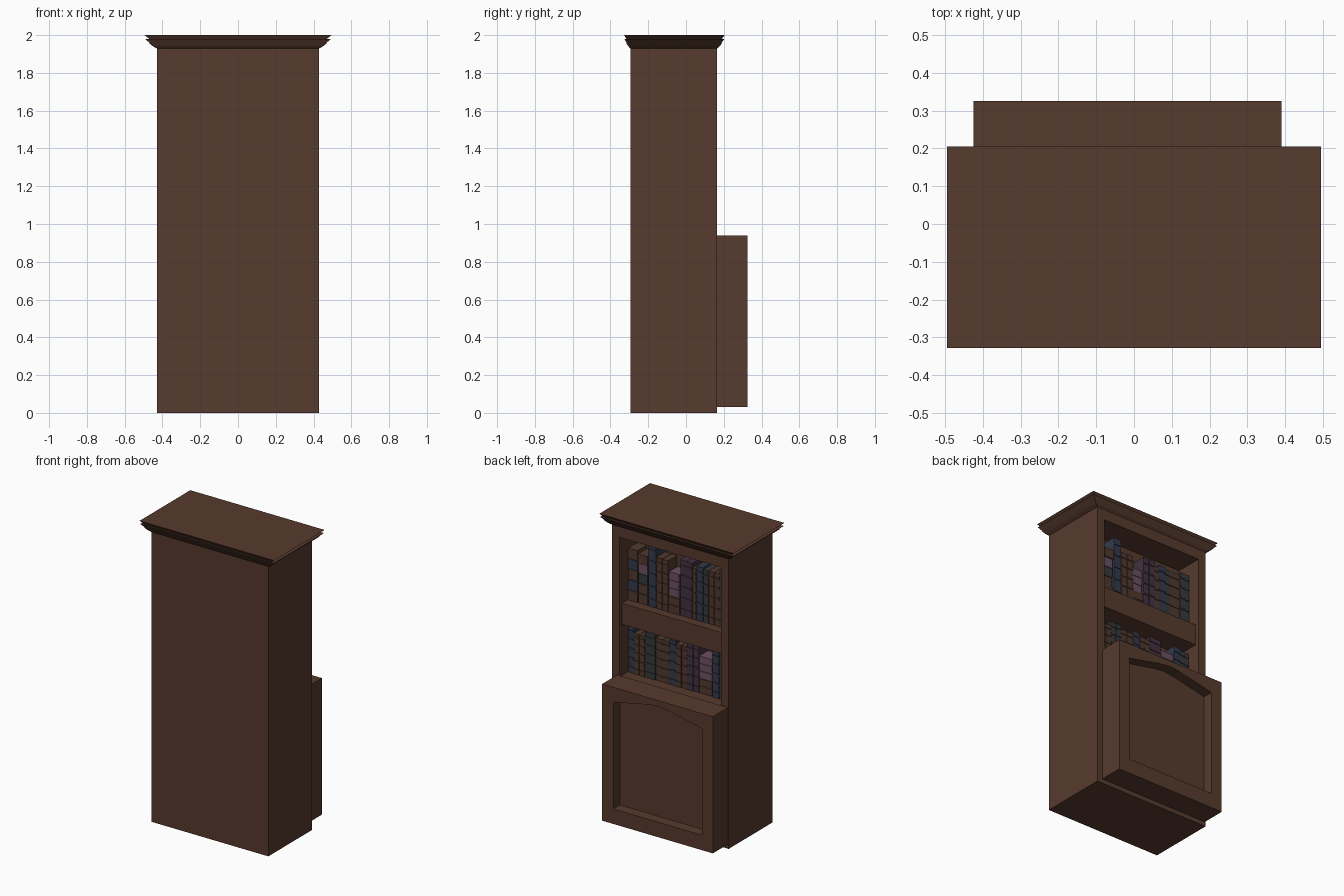
import bpy, bmesh, random

if "Cube" in bpy.data.objects:
    bpy.data.objects.remove(bpy.data.objects["Cube"])

random.seed(4)


def mat(name, rgb):
    m = bpy.data.materials.new(name)
    m.diffuse_color = (*rgb, 1)
    m.use_nodes = True
    m.node_tree.nodes["Principled BSDF"].inputs["Base Color"].default_value = m.diffuse_color
    return m


WOOD = mat("brown wood", (0.095, 0.043, 0.027))
COL = {
    "brown": mat("brown leather", (0.082, 0.040, 0.026)),
    "blue": mat("dark blue cloth", (0.033, 0.042, 0.070)),
    "slate": mat("slate cloth", (0.038, 0.042, 0.043)),
    "purple": mat("dark purple cloth", (0.058, 0.032, 0.054)),
    "mauve": mat("mauve cloth", (0.150, 0.080, 0.125)),
}


def add_box(bm, x0, x1, y0, y1, z0, z1):
    v = [bm.verts.new((x, y, z)) for z in (z0, z1)
         for x, y in ((x0, y0), (x1, y0), (x1, y1), (x0, y1))]
    for f in ((3, 2, 1, 0), (4, 5, 6, 7), (0, 1, 5, 4),
              (1, 2, 6, 5), (2, 3, 7, 6), (3, 0, 4, 7)):
        bm.faces.new([v[i] for i in f])


def finish(bm, name, material):
    bmesh.ops.recalc_face_normals(bm, faces=bm.faces)
    me = bpy.data.meshes.new(name)
    bm.to_mesh(me)
    bm.free()
    me.materials.append(material)
    ob = bpy.data.objects.new(name, me)
    bpy.context.collection.objects.link(ob)
    return ob


def box(name, *dims):
    bm = bmesh.new()
    add_box(bm, *dims)
    return finish(bm, name, WOOD)


def prism(name, outline, y0, y1):
    """Extrude an x/z outline along y."""
    bm = bmesh.new()
    f = bm.faces.new([bm.verts.new((x, y0, z)) for x, z in outline])
    ext = bmesh.ops.extrude_face_region(bm, geom=[f])["geom"]
    bmesh.ops.translate(bm, vec=(0, y1 - y0, 0),
                        verts=[e for e in ext if isinstance(e, bmesh.types.BMVert)])
    return finish(bm, name, WOOD)


def carve(ob, cutter):
    m = ob.modifiers.new("recess", "BOOLEAN")
    m.operation, m.solver, m.object = "DIFFERENCE", "EXACT", cutter
    bpy.context.view_layer.objects.active = ob
    bpy.ops.object.modifier_apply(modifier="recess")
    bpy.data.objects.remove(cutter)


# Case with one tall open niche on the +y side
case = box("case", -0.43, 0.43, -0.295, 0.165, 0, 1.94)
carve(case, box("niche_cutter", -0.375, 0.375, -0.02, 0.3, 0.93, 1.86))

# Deep middle shelf
box("middle_shelf", -0.375, 0.375, -0.02, 0.137, 1.27, 1.41)

# Lower cabinet with an arched recessed panel
cabinet = box("cabinet", -0.425, 0.39, 0.165, 0.325, 0.03, 0.94)
arch = [(0.326, 0.13), (0.326, 0.84), (0.2, 0.866), (0.07, 0.893), (0.0, 0.9)]
outline = arch + [(-x, z) for x, z in reversed(arch[:-1])]
carve(cabinet, prism("panel_cutter", [(x - 0.018, z) for x, z in outline], 0.255, 0.4))

# Stepped crown: rings of (overhang fraction, height)
bm = bmesh.new()
rings = []
for f, z in ((0, 1.93), (0.35, 1.942), (0.62, 1.957), (0.9, 1.957), (0.9, 1.96),
             (0.55, 1.957), (0.94, 1.979), (0.6, 1.979), (1, 2.0)):
    if (f, z) in ((0.9, 1.957), (0.9, 1.96)):
        continue
    x, y0, y1 = 0.43 + 0.065 * f, -0.295 - 0.033 * f, 0.165 + 0.04 * f
    rings.append([bm.verts.new(p) for p in
                  ((-x, y0, z), (x, y0, z), (x, y1, z), (-x, y1, z))])
for a, b in zip(rings, rings[1:]):
    for i in range(4):
        j = (i + 1) % 4
        bm.faces.new((a[i], a[j], b[j], b[i]))
bm.faces.new(rings[0][::-1])
bm.faces.new(rings[-1])
finish(bm, "crown", WOOD)


# Books, placed from +x to -x: (kind, colour, right edge x, height)
def upright(bm, x0, x1, z, h):
    y = 0.08 - random.uniform(0, 0.006)
    add_box(bm, x0 + 0.001, x1 - 0.001, -0.015, y, z, z + h)
    for k in (0.12, 0.32, 0.52, 0.72, 0.9):  # spine ribs
        add_box(bm, x0 + 0.001, x1 - 0.001, y - 0.005, y + 0.005,
                z + h * k - 0.005, z + h * k + 0.005)


def fill_shelf(name, z, books):
    meshes = {c: bmesh.new() for c in COL}
    x = 0.373
    for colour, x_end, h in books:
        if isinstance(colour, tuple):  # stack of flat books
            t = h / len(colour)
            for i, c in enumerate(colour):
                d = random.uniform(0, 0.008)
                add_box(meshes[c], x_end + 0.002 + d, x - 0.002, -0.015, 0.08 - d,
                        z + t * i, z + t * (i + 1) - 0.003)
        else:
            n = max(1, round((x - x_end) / 0.042))  # split into volumes
            w = (x - x_end) / n
            for i in range(n):
                upright(meshes[colour], x - w * (i + 1), x - w * i, z, h)
        x = x_end
    for c, bm in meshes.items():
        finish(bm, f"{name}_{c}_books", COL[c])


fill_shelf("upper", 1.41, [
    (("brown", "blue", "brown", "blue", "brown"), 0.30, 0.35),
    (("brown", "brown", "slate", "mauve", "brown"), 0.225, 0.33),
    ("blue", 0.165, 0.42), ("brown", 0.075, 0.34),
    (("brown", "brown", "mauve", "mauve", "mauve"), -0.01, 0.27),
    ("purple", -0.10, 0.37), ("brown", -0.13, 0.34), ("blue", -0.18, 0.36),
    ("slate", -0.22, 0.35), ("brown", -0.30, 0.35), ("slate", -0.373, 0.37)])
fill_shelf("lower", 0.93, [
    ("blue", 0.33, 0.31), ("brown", 0.25, 0.27), ("slate", 0.17, 0.30),
    ("brown", 0.07, 0.28), ("blue", 0.02, 0.30), ("brown", -0.06, 0.28),
    ("purple", -0.15, 0.31),
    (("brown", "brown", "mauve", "mauve", "mauve"), -0.25, 0.25),
    ("blue", -0.30, 0.31), ("slate", -0.373, 0.30)])
